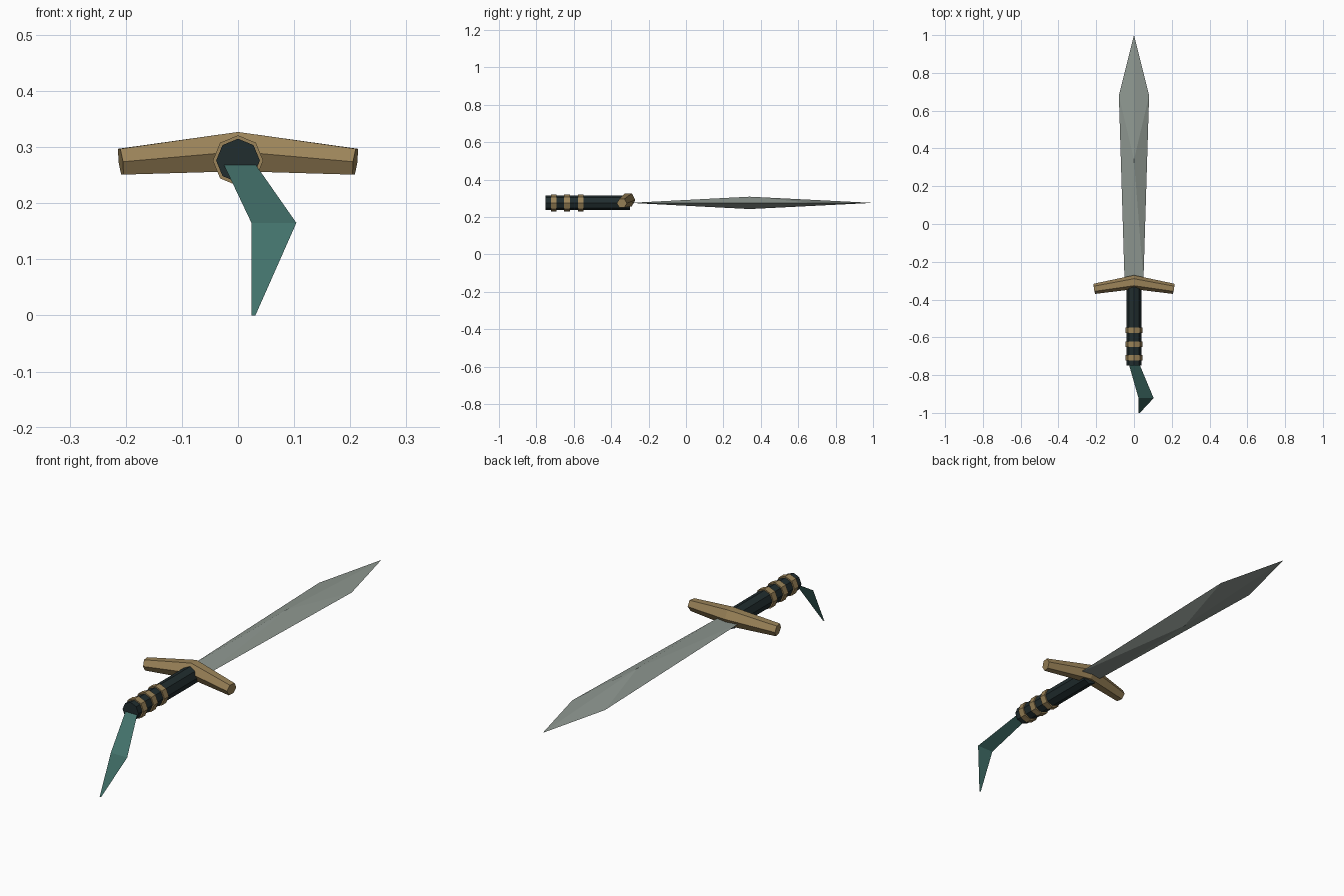
import bpy
from math import sin, cos, pi

if "Cube" in bpy.data.objects:
    bpy.data.objects.remove(bpy.data.objects["Cube"])

AXIS_Z = 0.276


def material(name, rgb):
    m = bpy.data.materials.new(name)
    m.diffuse_color = (*rgb, 1)
    m.use_nodes = True
    m.node_tree.nodes["Principled BSDF"].inputs["Base Color"].default_value = m.diffuse_color
    return m


steel = material("steel", (0.27, 0.31, 0.28))
brass = material("brass", (0.33, 0.23, 0.10))
dark = material("dark_grip", (0.015, 0.026, 0.028))
teal = material("teal_cloth", (0.055, 0.165, 0.145))


def mesh_object(name, verts, faces, mat):
    me = bpy.data.meshes.new(name)
    me.from_pydata(verts, [], faces)
    me.materials.append(mat)
    ob = bpy.data.objects.new(name, me)
    bpy.context.collection.objects.link(ob)
    return ob


def loft(name, rings, mat):
    """Skin equal-sized rings of points and cap both ends."""
    n = len(rings[0])
    verts = [p for r in rings for p in r]
    faces = [(k * n + i, k * n + (i + 1) % n, (k + 1) * n + (i + 1) % n, (k + 1) * n + i)
             for k in range(len(rings) - 1) for i in range(n)]
    faces += [tuple(reversed(range(n))), tuple(range(len(verts) - n, len(verts)))]
    return mesh_object(name, verts, faces, mat)


def octagon(y, r):
    return [(r * sin(i * pi / 4), y, AXIS_Z + r * cos(i * pi / 4)) for i in range(8)]


# Blade: flat outline raised to a ridge point on each face
outline = [(0, 1.0), (-0.08, 0.68), (-0.05, -0.30), (0.05, -0.30), (0.08, 0.68)]
verts = [(x, y, AXIS_Z) for x, y in outline]
verts += [(0, 0.34, AXIS_Z + 0.033), (0, 0.34, AXIS_Z - 0.033)]
faces = []
for i in range(5):
    j = (i + 1) % 5
    faces += [(i, j, 5), (j, i, 6)]
mesh_object("blade", verts, faces, steel)

# Grip and its three bands
loft("grip", [octagon(-0.75, 0.039), octagon(-0.30, 0.039)], dark)
for k, y in enumerate((-0.708, -0.636, -0.562)):
    loft(f"grip_band_{k + 1}", [octagon(y - 0.015, 0.045), octagon(y + 0.015, 0.045)], brass)


# Crossguard: tapered hexagonal bar swept back and down at both ends
def hexagon(x, y, z, ry, rz):
    side = (x > 0) - (x < 0)
    pts = []
    for i in range(6):
        dy, dz = ry * cos(i * pi / 3), rz * sin(i * pi / 3) / sin(pi / 3)
        pts.append((x + side * (0.15 * dy + 0.12 * dz), y + dy, z + dz))
    return pts


loft("crossguard", [hexagon(-0.209, -0.343, 0.274, 0.027, 0.023),
                    hexagon(0, -0.308, 0.292, 0.037, 0.035),
                    hexagon(0.209, -0.343, 0.274, 0.027, 0.023)], brass)

# Ribbon: paper-thin folded strip hanging from the pommel end
ribbon = [(-0.025, -0.75, 0.268), (0.032, -0.75, 0.268),
          (0.024, -0.922, 0.165), (0.104, -0.922, 0.165),
          (0.024, -1.0, 0), (0.031, -1.0, 0)]
mesh_object("ribbon", ribbon, [(0, 2, 3, 1), (2, 4, 5, 3)], teal)
